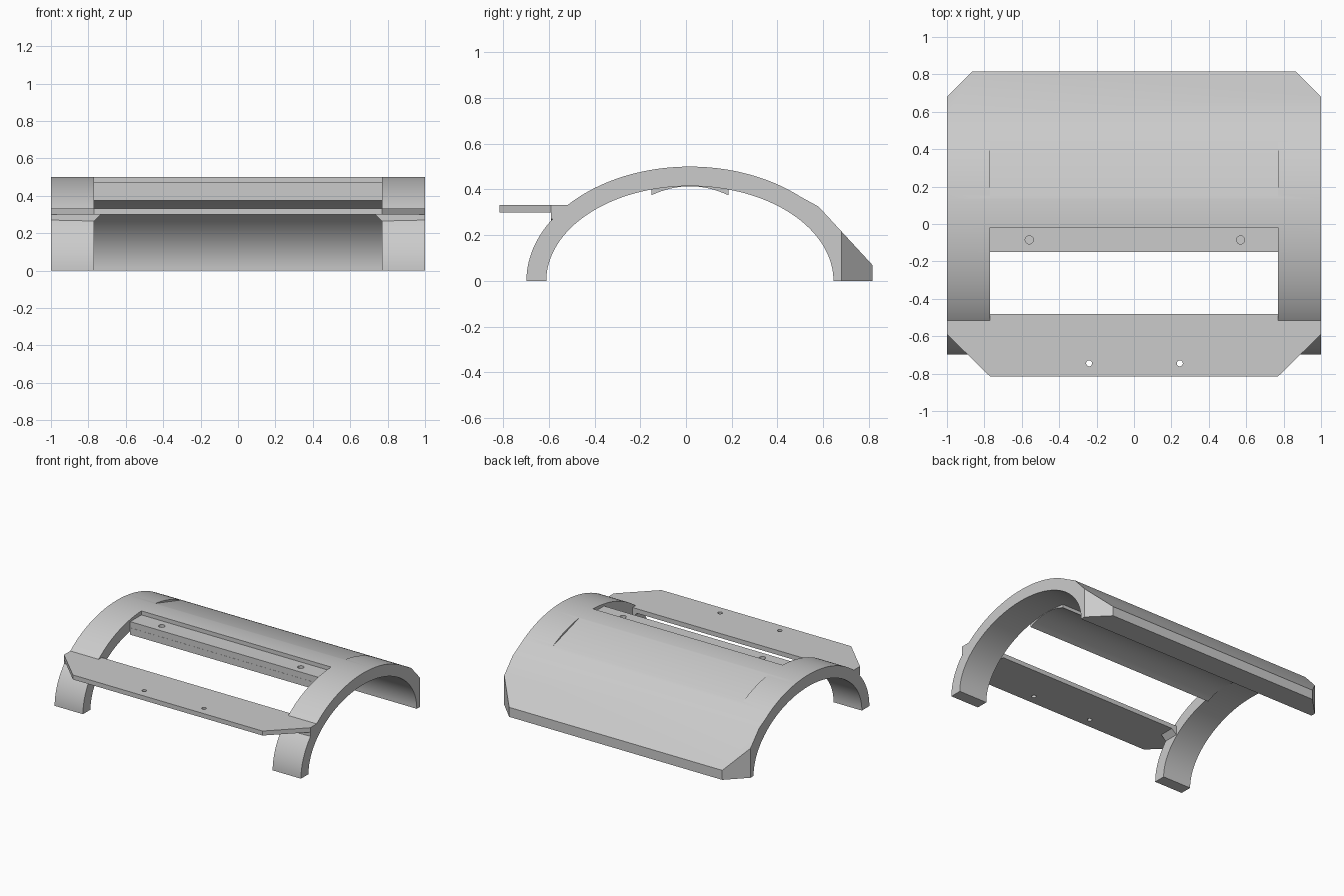
import bpy, bmesh
from math import sin, cos, pi, sqrt, asin
from mathutils import Vector

cube = bpy.data.objects.get("Cube")
if cube:
    bpy.data.objects.remove(cube)

grey = bpy.data.materials.new("plain grey")
grey.use_nodes = True
grey.diffuse_color = (0.6, 0.6, 0.6, 1)
grey.node_tree.nodes["Principled BSDF"].inputs["Base Color"].default_value = (0.6, 0.6, 0.6, 1)

MID = 0.017                       # centre of the arch along y
OUTER, INNER = (0.715, 0.5), (0.628, 0.415)
OPEN = 0.77                       # half width of the opening


def prism(name, points, axis, lo, hi):
    """Extrude a 2D outline along the given axis."""
    place = {"x": lambda p, t: (t, p[0], p[1]),
             "y": lambda p, t: (p[0], t, p[1]),
             "z": lambda p, t: (p[0], p[1], t)}[axis]
    bm = bmesh.new()
    face = bm.faces.new([bm.verts.new(place(p, lo)) for p in points])
    ext = bmesh.ops.extrude_face_region(bm, geom=[face])
    shift = Vector(place((0, 0), hi - lo))
    bmesh.ops.translate(bm, vec=shift, verts=[g for g in ext["geom"] if isinstance(g, bmesh.types.BMVert)])
    bmesh.ops.recalc_face_normals(bm, faces=bm.faces)
    mesh = bpy.data.meshes.new(name)
    bm.to_mesh(mesh)
    bm.free()
    mesh.materials.append(grey)
    ob = bpy.data.objects.new(name, mesh)
    bpy.context.collection.objects.link(ob)
    return ob


def box(name, x, y, z):
    return prism(name, [(y[0], z[0]), (y[1], z[0]), (y[1], z[1]), (y[0], z[1])], "x", -x, x)


def disc(name, x, y, r, lo, hi):
    ring = [(x + r * cos(i * pi / 12), y + r * sin(i * pi / 12)) for i in range(24)]
    return prism(name, ring, "z", lo, hi)


def cut(ob, cutter):
    cutter.hide_render = True
    cutter.hide_set(True)
    mod = ob.modifiers.new(cutter.name, "BOOLEAN")
    mod.operation, mod.solver, mod.object = "DIFFERENCE", "EXACT", cutter


def finish(ob):
    """Apply the cuts, remove the cutters and shade smooth."""
    bpy.ops.object.select_all(action="DESELECT")
    ob.select_set(True)
    bpy.context.view_layer.objects.active = ob
    for mod in list(ob.modifiers):
        cutter = mod.object
        bpy.ops.object.modifier_apply(modifier=mod.name)
        bpy.data.objects.remove(cutter)
    bpy.ops.object.shade_smooth_by_angle(angle=0.4)


def height(y, size):
    return size[1] * sqrt(max(0, 1 - ((y - MID) / size[0]) ** 2))


def arc(size, start, end, n):
    """Points on an ellipse, by angle from straight up."""
    return [(MID + size[0] * sin(a), size[1] * cos(a))
            for a in (start + (end - start) * i / n for i in range(n + 1))]


# Arched body with a sloped, thick rear edge
tail = asin((0.5 - MID) / OUTER[0])
profile = arc(OUTER, -pi / 2, tail, 56)
profile += [(0.58, 0.325), (0.815, 0.07), (0.815, 0)]
profile += arc(INNER, pi / 2, -pi / 2, 64)
body = prism("arched_body", profile, "x", -1, 1)

# Clipped rear corners
bm = bmesh.new()
bm.from_mesh(body.data)
for side in (-1, 1):
    bmesh.ops.bisect_plane(bm, geom=bm.verts[:] + bm.edges[:] + bm.faces[:],
                           plane_co=(side, 0.68, 0), plane_no=(side, 1, 0), clear_outer=True)
    bmesh.ops.holes_fill(bm, edges=[e for e in bm.edges if e.is_boundary])
bmesh.ops.recalc_face_normals(bm, faces=bm.faces)
bm.to_mesh(body.data)
bm.free()

# Front opening, lowered ledge, flat on the rear of the cover
cut(body, box("opening_cutter", OPEN, (-1, -0.15), (-0.5, 1)))
cut(body, box("ledge_cutter", OPEN, (-0.3, -0.02), (0.47, 1)))
flat = [(0.14, height(0.14, OUTER)), (0.44, height(0.44, OUTER)), (0.44, 0.7), (0.14, 0.7)]
cut(body, prism("flat_cutter", flat, "x", -OPEN, OPEN))
for x in (-0.56, 0.57):
    cut(body, disc("ledge_hole_cutter", x, -0.085, 0.022, 0.435, 0.6))
finish(body)

# Curved rib under the cover
steps = 16
low = [(-0.151 + 0.336 * i / steps, 0.375 + 0.039 * (1 - (2 * i / steps - 1) ** 2)) for i in range(steps + 1)]
rib = prism("under_rib", low + [(0.185, 0.425), (-0.151, 0.425)], "x", -OPEN, OPEN)
finish(rib)

# Front shelf with clipped corners and two screw holes
outline = [(-1, -0.48), (1, -0.48), (1, -0.59), (OPEN, -0.815), (-OPEN, -0.815), (-1, -0.59)]
shelf = prism("front_shelf", outline, "z", 0.3, 0.333)
for x in (-0.24, 0.245):
    cut(shelf, disc("shelf_hole_cutter", x, -0.745, 0.016, 0.2, 0.5))
finish(shelf)

# Brackets joining the shelf to the legs
for side, label in ((1, "left"), (-1, "right")):
    shape = [(side * 0.73, 0.302), (side * OPEN, 0.265), (side, 0.27), (side, 0.302)]
    finish(prism(label + "_shelf_bracket", shape, "y", -0.59, -0.48))
